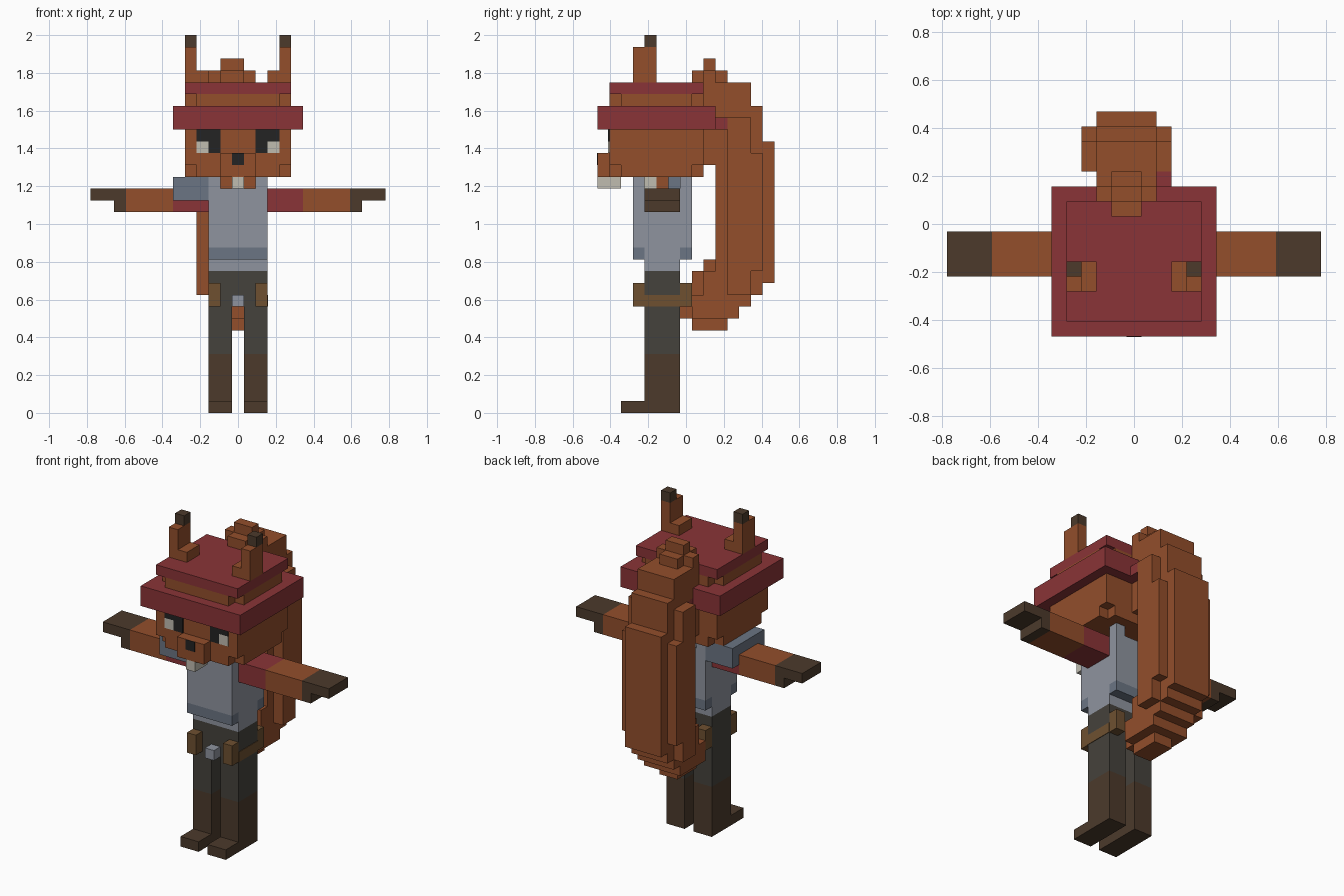
import bpy
import bmesh
from mathutils import Matrix, Vector

UNIT = 0.0625  # edge length of one block

default_cube = bpy.data.objects.get("Cube")
if default_cube:
    bpy.data.objects.remove(default_cube, do_unlink=True)


def make_material(name, hex_code):
    """Flat material from an sRGB hex colour, stored as linear values."""
    channels = [int(hex_code[i:i + 2], 16) / 255 for i in (0, 2, 4)]
    colour = [((c + 0.055) / 1.055) ** 2.4 for c in channels] + [1.0]
    material = bpy.data.materials.new(name)
    material.use_nodes = True
    material.diffuse_color = colour
    shader = material.node_tree.nodes["Principled BSDF"]
    shader.inputs["Base Color"].default_value = colour
    shader.inputs["Roughness"].default_value = 0.9
    return material


FUR = make_material("orange fur", "934E2B")
RED = make_material("maroon cloth", "8A3437")
VEST = make_material("light grey vest", "8F949F")
STEEL = make_material("steel grey", "6B7583")
TROUSER = make_material("charcoal trousers", "45423C")
BOOT = make_material("dark brown", "4C3A2B")
LEATHER = make_material("leather brown", "6E5030")
BLACK = make_material("black", "232323")
CREAM = make_material("cream", "C0BCB0")


def blocks(name, material, *boxes):
    """One object made of boxes, each given as x, y and z ranges in blocks."""
    bm = bmesh.new()
    for ranges in boxes:
        low, high = (Vector(corner) * UNIT for corner in zip(*ranges))
        size = Matrix.Diagonal(high - low).to_4x4()
        place = Matrix.Translation((low + high) / 2)
        bmesh.ops.create_cube(bm, size=1, matrix=place @ size)
    mesh = bpy.data.meshes.new(name)
    bm.to_mesh(mesh)
    bm.free()
    mesh.materials.append(material)
    obj = bpy.data.objects.new(name, mesh)
    bpy.context.collection.objects.link(obj)
    return obj


def pair(name, material, *boxes):
    """The given left part and its mirrored right twin."""
    blocks("left_" + name, material, *boxes)
    mirrored = [((-x[1], -x[0]), y, z) for x, y, z in boxes]
    blocks("right_" + name, material, *mirrored)


def wide(half):
    return (-half, half)


LIMB = (-3.5, -0.5)   # depth range shared by arms, legs and waist
FRONT = (-4.5, -3.5)  # layer in front of the body
BACK = (-0.5, 0.5)    # layer behind the body

# Legs and feet
leg = (0.5, 2.5)
pair("trouser_leg", TROUSER, (leg, LIMB, (5, 12)))
pair("boot", BOOT, (leg, LIMB, (0, 5)), (leg, (-5.5, -3.5), (0, 1)))
blocks("hips", TROUSER, (wide(0.5), LIMB, (10, 12)))

# Belt details
outer = (1.5, 2.5)
pair("front_pouch", LEATHER, (outer, FRONT, (9, 11)))
pair("back_pouch", LEATHER, (outer, BACK, (9, 11)))
blocks("pouch_strap", LEATHER, ((2.5, 2.55), LIMB, (9, 10)))
blocks("buckle", VEST, (wide(0.5), FRONT, (9, 10)))

# Torso with front and back vest panels
body = wide(2.5)
blocks("torso", VEST, (body, LIMB, (12, 19)))
for side, layer in (("front", FRONT), ("back", BACK)):
    blocks(side + "_vest", VEST, (body, layer, (14, 19)))
    blocks(side + "_vest_hem", STEEL, (body, layer, (13, 14)))
    pair(side + "_vest_shoulder", VEST, (outer, layer, (19, 20)))
blocks("neck", FUR, (wide(0.5), (-2.5, -1.5), (19, 20)))
blocks("collar_tuft", CREAM, (wide(0.5), (-3.5, -2.5), (19, 20)))
blocks("shoulder_guard", STEEL, ((-5.5, -2.5), (-4.5, 0.5), (18, 20)))

# Arms
pair("sleeve", RED, ((2.5, 5.5), LIMB, (17, 19)))
pair("forearm", FUR, ((5.5, 9.5), LIMB, (17, 19)))
pair("hand", BOOT, ((9.5, 10.5), LIMB, (17, 19)),
     ((10.5, 12.5), LIMB, (18, 19)))

# Head, with its lower corners cut away
skull_depth, inner_depth = (-6.5, 1.5), (-5.5, 0.5)
blocks("head", FUR,
       (wide(4.5), skull_depth, (21, 24)),
       (wide(3.5), skull_depth, (20, 21)),
       (wide(4.5), inner_depth, (20, 21)))
blocks("snout", FUR, (wide(1.5), (-7.5, -6.5), (20, 22)))
blocks("teeth", CREAM, (wide(0.5), (-7.5, -5.5), (19, 20)))

# Painted face plates
plate = (-6.6, -6.5)
blocks("nose", BLACK, (wide(0.5), (-7.55, -7.5), (21, 22)))
pair("eye", BLACK, ((1.5, 3.5), plate, (23, 24)),
     ((1.5, 2.5), plate, (22, 23)))
pair("eye_white", CREAM, ((2.5, 3.5), plate, (22, 23)))

# Hat: brim, fur gap, crown and knot
blocks("hat_brim", RED, (wide(5.5), (-7.5, 2.5), (24, 26)))
blocks("fur_gap", FUR, (wide(3.5), skull_depth, (26, 27)),
       (wide(4.5), inner_depth, (26, 27)))
blocks("hat_crown", RED, (wide(4.5), skull_depth, (27, 28)))
blocks("hat_knot", RED, (wide(2.5), (2.5, 3.5), (24, 25)))

# Ears
ear_depth = (-4.5, -2.5)
pair("ear", FUR, ((3.5, 4.5), ear_depth, (28, 31)),
     ((2.5, 3.5), ear_depth, (28, 29)))
pair("ear_tip", BOOT, ((3.5, 4.5), (-3.5, -2.5), (31, 32)))

# Tail: a narrow ridge, a middle layer and a broad core
ridge, middle, core = (-1.5, 0.5), (-2.5, 1.5), (-3.5, 2.5)
blocks("tail_ridge", FUR,
       (ridge, (1.5, 2.5), (29, 30)),
       (ridge, (0.5, 3.5), (28, 29)),
       (ridge, (1.5, 3.5), (12, 13)),
       (ridge, (0.5, 6.5), (10, 12)),
       (ridge, (-0.5, 5.5), (9, 10)),
       (ridge, (-0.5, 4.5), (8, 9)),
       (ridge, (0.5, 3.5), (7, 8)))
blocks("tail_middle", FUR,
       (middle, (1.5, 2.5), (28, 29)),
       (middle, (1.5, 5.5), (26, 28)),
       (middle, (1.5, 6.5), (21, 26)),
       (middle, (2.5, 6.5), (12, 21)),
       (middle, (6.5, 7.5), (11, 23)),
       (middle, (1.5, 6.5), (10, 12)),
       (middle, (0.5, 5.5), (9, 10)),
       (middle, (0.5, 4.5), (8, 9)))
blocks("tail_core", FUR,
       (core, (3.5, 5.5), (10, 25)),
       (core, (5.5, 6.5), (12, 22)))
